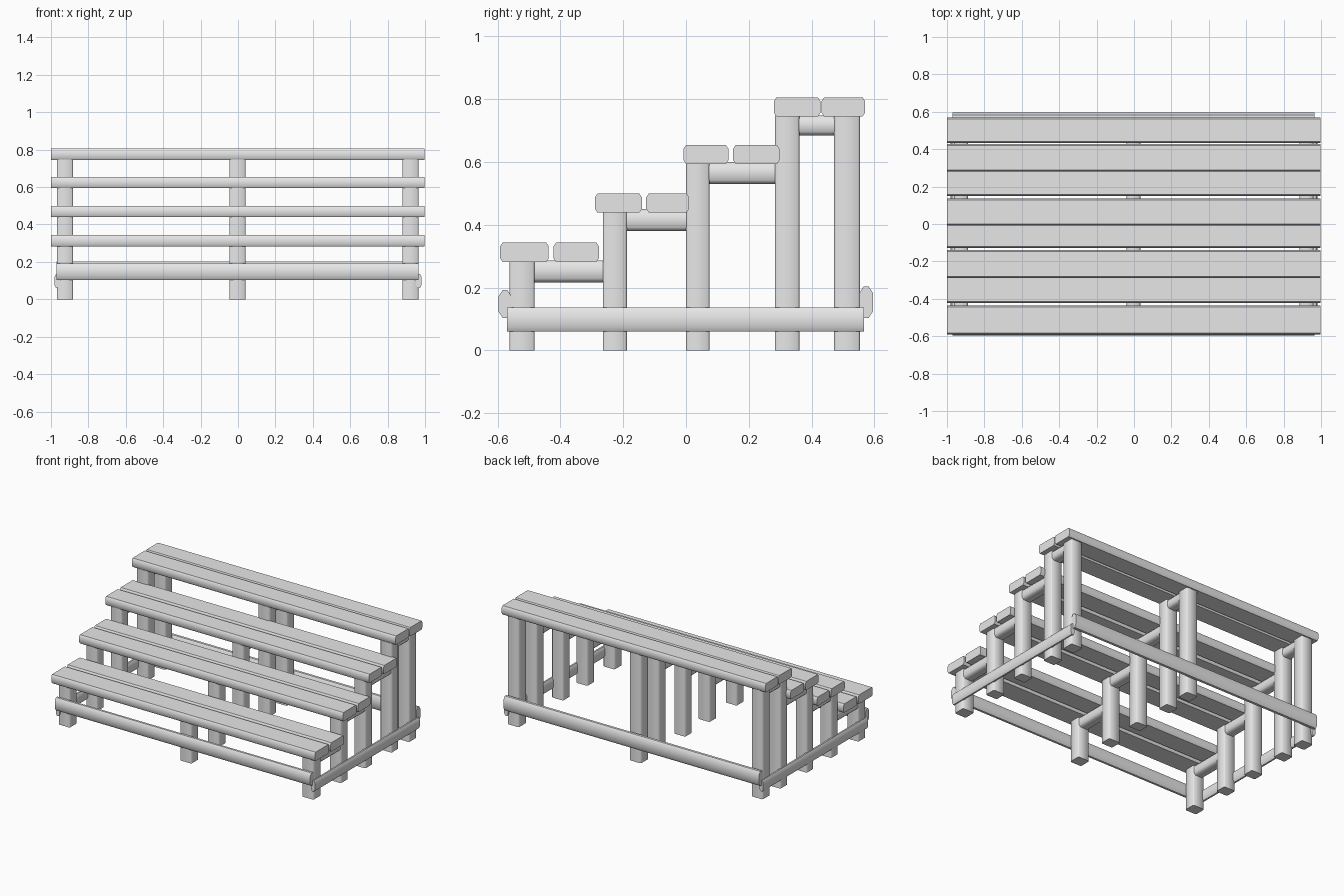
import bpy, bmesh, math

if "Cube" in bpy.data.objects:
    bpy.data.objects.remove(bpy.data.objects["Cube"])

grey = bpy.data.materials.new("plain_grey")
grey.diffuse_color = (0.8, 0.8, 0.8, 1)
grey.use_nodes = True
grey.node_tree.nodes["Principled BSDF"].inputs["Base Color"].default_value = grey.diffuse_color


def bar(name, axis, lo, hi, cu, cv):
    """Bar along an axis, with a chamfered rectangular section (chamfer cu by cv)."""
    u, v = [i for i in range(3) if i != axis]
    u0, u1, v0, v1 = lo[u], hi[u], lo[v], hi[v]
    section = [(u0 + cu, v0), (u1 - cu, v0), (u1, v0 + cv), (u1, v1 - cv),
               (u1 - cu, v1), (u0 + cu, v1), (u0, v1 - cv), (u0, v0 + cv)]
    bm = bmesh.new()
    rings = []
    for end in (lo[axis], hi[axis]):
        ring = []
        for a, b in section:
            co = [0, 0, 0]
            co[axis], co[u], co[v] = end, a, b
            ring.append(bm.verts.new(co))
        rings.append(ring)
    for i in range(8):
        j = (i + 1) % 8
        bm.faces.new((rings[0][i], rings[0][j], rings[1][j], rings[1][i]))
    bm.faces.new(rings[0])
    bm.faces.new(rings[1])
    bmesh.ops.recalc_face_normals(bm, faces=bm.faces)
    mesh = bpy.data.meshes.new(name)
    bm.to_mesh(mesh)
    bm.free()
    mesh.materials.append(grey)
    ob = bpy.data.objects.new(name, mesh)
    bpy.context.collection.objects.link(ob)
    bpy.ops.object.select_all(action='DESELECT')
    ob.select_set(True)
    bpy.context.view_layer.objects.active = ob
    bpy.ops.object.shade_smooth_by_angle(angle=math.radians(50))


# seat planks, two on each of the four tiers: (front y, back y, bottom z, top z)
planks = [(-0.592, -0.437, 0.282, 0.343), (-0.422, -0.277, 0.282, 0.343),
          (-0.290, -0.140, 0.439, 0.499), (-0.127, 0.010, 0.439, 0.499),
          (-0.008, 0.135, 0.594, 0.654), (0.150, 0.298, 0.594, 0.654),
          (0.280, 0.428, 0.745, 0.806), (0.432, 0.570, 0.745, 0.806)]
for i, (y0, y1, z0, z1) in enumerate(planks):
    bar(f"seat_plank_{i + 1}", 0, (-1, y0, z0), (0.997, y1, z1), 0.008, 0.012)

# posts (front y, back y, top z) and the short bearers behind them (y0, y1, z0, z1)
posts = [(-0.562, -0.482, 0.285), (-0.265, -0.188, 0.442), (0.0, 0.075, 0.597),
         (0.283, 0.361, 0.748), (0.472, 0.554, 0.748)]
bearers = [(-0.49, -0.260, 0.217, 0.287), (-0.195, 0.005, 0.38, 0.45),
           (0.07, 0.30, 0.53, 0.60), (0.355, 0.48, 0.685, 0.748)]
for side, x in (("left", -0.925), ("middle", -0.003), ("right", 0.922)):
    for i, (y0, y1, top) in enumerate(posts):
        bar(f"{side}_post_{i + 1}", 2, (x - 0.043, y0, 0), (x + 0.043, y1, top), 0.006, 0.006)
    for i, (y0, y1, z0, z1) in enumerate(bearers):
        bar(f"{side}_bearer_{i + 1}", 1, (x - 0.038, y0, z0), (x + 0.038, y1, z1), 0.012, 0.012)

# bottom rails around the frame
bar("front_rail", 0, (-0.97, -0.597, 0.104), (0.965, -0.556, 0.192), 0.013, 0.02)
bar("back_rail", 0, (-0.97, 0.552, 0.104), (0.965, 0.595, 0.203), 0.013, 0.02)
for side, s in (("left", -1), ("right", 1)):
    x0, x1 = sorted((s * 0.952, s * 0.981))
    bar(f"{side}_rail", 1, (x0, -0.57, 0.06), (x1, 0.566, 0.136), 0.009, 0.015)
